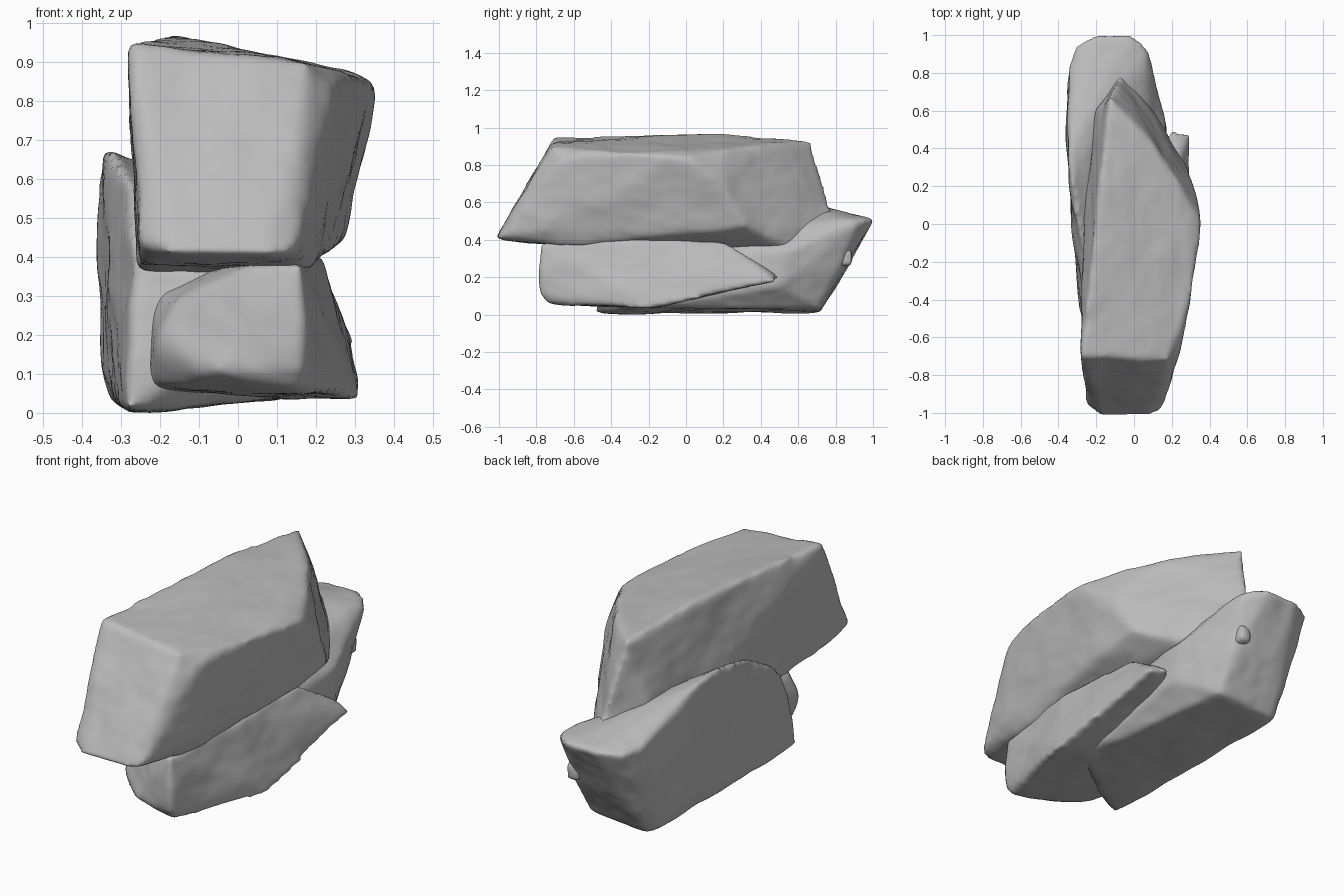
import bpy
import bmesh
from mathutils import Vector, noise

if "Cube" in bpy.data.objects:
    bpy.data.objects.remove(bpy.data.objects["Cube"])

stone = bpy.data.materials.new("grey stone")
stone.use_nodes = True
stone.diffuse_color = (0.5, 0.5, 0.5, 1)
bsdf = stone.node_tree.nodes["Principled BSDF"]
bsdf.inputs["Base Color"].default_value = (0.5, 0.5, 0.5, 1)
bsdf.inputs["Roughness"].default_value = 0.9


def rock(name, corners, seed, wear=0.01):
    """Hull of a few corners, rounded by remeshing, then weathered with noise."""
    bm = bmesh.new()
    for c in corners:
        bm.verts.new(c)
    out = bmesh.ops.convex_hull(bm, input=bm.verts)
    loose = {v for v in out["geom_interior"] if isinstance(v, bmesh.types.BMVert)}
    bmesh.ops.delete(bm, geom=list(loose), context='VERTS')
    bmesh.ops.recalc_face_normals(bm, faces=bm.faces)
    mesh = bpy.data.meshes.new(name)
    bm.to_mesh(mesh)
    bm.free()
    ob = bpy.data.objects.new(name, mesh)
    bpy.context.collection.objects.link(ob)
    bpy.context.view_layer.objects.active = ob
    remesh = ob.modifiers.new("remesh", 'REMESH')
    remesh.mode = 'VOXEL'
    remesh.voxel_size = 0.018
    smooth = ob.modifiers.new("round", 'SMOOTH')
    smooth.factor = 0.5
    smooth.iterations = 7
    for m in ("remesh", "round"):
        bpy.ops.object.modifier_apply(modifier=m)

    # Broad dents plus fine chips stretched along the length
    mesh = ob.data
    shift = Vector((seed, seed * 2, seed * 3))
    normals = [v.normal.copy() for v in mesh.vertices]
    for v, n in zip(mesh.vertices, normals):
        p = Vector((v.co.x, v.co.y * 0.6, v.co.z))
        broad = noise.noise(p * 6 + shift)
        fine = noise.noise(p * 17 + shift)
        v.co += n * wear * (broad + 0.3 * fine)
    mesh.materials.clear()
    mesh.materials.append(stone)
    mesh.polygons.foreach_set("material_index", [0] * len(mesh.polygons))
    mesh.polygons.foreach_set("use_smooth", [True] * len(mesh.polygons))
    return ob


# Long upper block: sloping nose, flat left side, skewed tail leaning inwards
rock("upper_block", [
    (-.28, -.70, .95), (.18, -.72, .90), (.25, -.66, .84), (.31, -.35, .87),
    (.36, 0, .84), (.25, .2, .88), (.1, .42, .91), (-.19, .15, .97),
    (-.13, .67, .93), (-.06, .70, .72), (.32, .2, .70),
    (-.25, -.96, .43), (.15, -.98, .42), (-.17, -1.02, .41), (.08, -1.02, .40),
    (.20, -.78, .45), (.27, .05, .44), (.28, .32, .47), (.03, .69, .48),
    (-.07, .80, .50), (-.25, -.75, .38), (.17, -.65, .37), (-.26, .3, .37),
    (.1, .58, .35), (-.25, .55, .4), (-.26, -.3, .36),
], 1.3)

# Rear block below it, with an overhanging back end and a left ledge
rock("rear_lower_block", [
    (-.35, .84, .51), (-.31, .95, .50), (-.18, 1.01, .51), (-.02, 1.0, .51),
    (.07, .93, .50), (.07, .82, .50), (.17, .55, .34), (-.355, .36, .68),
    (-.33, .25, .68), (-.285, -.1, .6), (-.15, .3, .58), (-.29, -.49, 0),
    (-.31, .05, .06), (-.355, .6, .12), (-.33, .67, .04), (-.28, .72, .01),
    (.05, .71, .03), (.17, -.2, .04), (.18, .5, .15), (-.27, -.47, .15),
    (-.265, -.4, .4), (.12, -.45, .3),
], 4.7)

# Front slab whose right side runs back to a tapered tip
rock("front_lower_block", [
    (-.20, -.56, .06), (-.21, -.62, .18), (-.17, -.6, .28), (.03, -.72, .38),
    (.16, -.74, .06), (.17, -.79, .12), (.16, -.78, .39), (-.06, -.74, .10),
    (-.24, -.35, .06), (-.22, -.35, .30), (.32, -.2, .03), (.21, -.3, .41),
    (.19, .22, .39), (.29, .48, .18), (.20, .50, .20), (-.1, -.1, .05),
    (-.1, -.1, .38),
], 8.1)

# Small knob on the overhanging back end
knob = Vector((.02, .83, .30))
rock("back_knob", [knob + Vector((x * .035, y * .06, z * .045))
                   for x in (-1, 1) for y in (-1, 1) for z in (-1, 1)], 2.2, 0.004)
